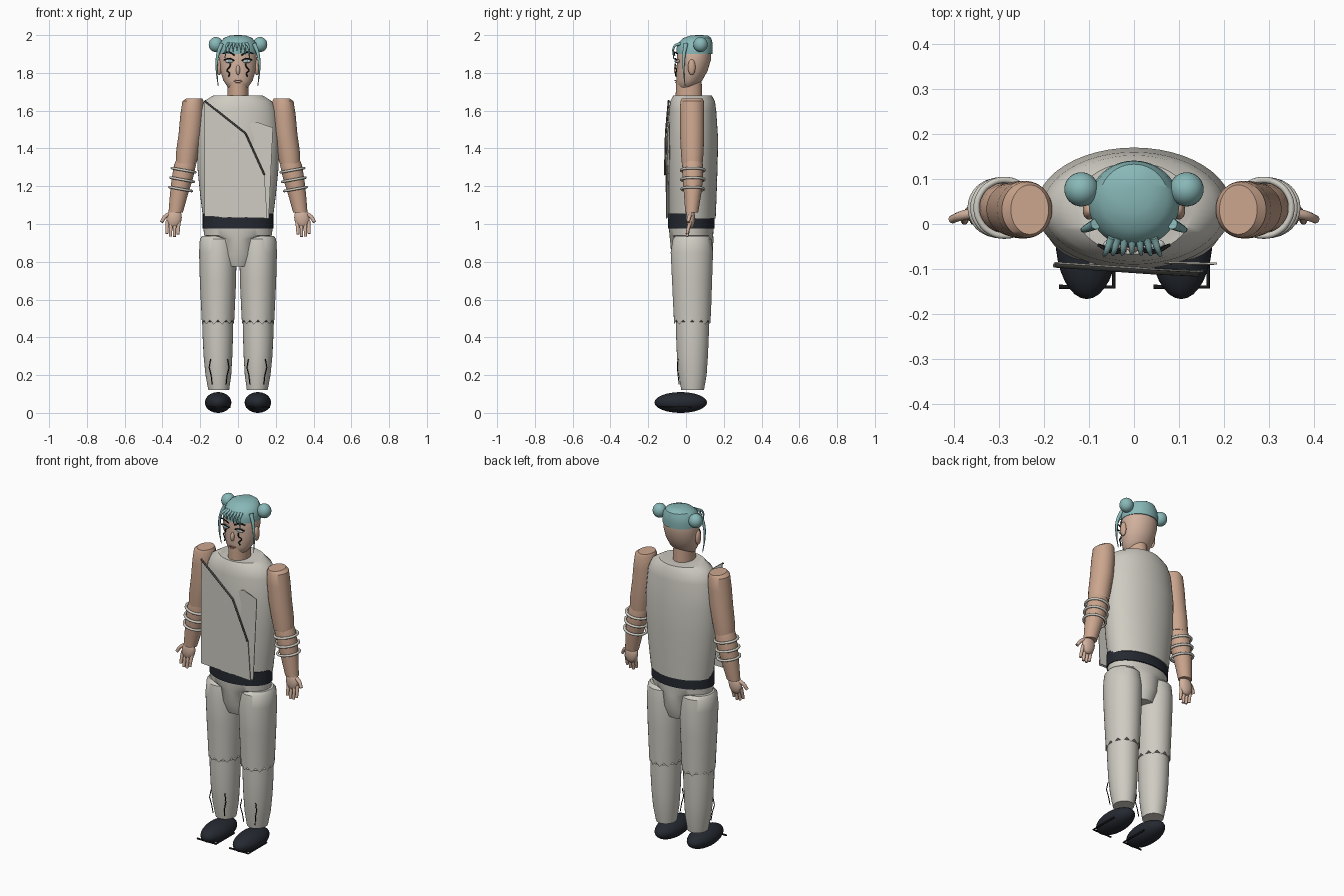
import bpy, bmesh, math
from mathutils import Vector, Matrix

COLORS = {
    "cream": (.62, .60, .54), "skin": (.60, .38, .27), "face": (.64, .44, .34),
    "dark": (.018, .022, .03), "black": (.01, .01, .01), "teal": (.25, .48, .48),
    "white": (.8, .8, .78), "lip": (.5, .25, .22), "trim": (.06, .06, .055),
}
MATS = {}
for key, c in COLORS.items():
    MATS[key] = bpy.data.materials.new(key)
    MATS[key].diffuse_color = (*c, 1)


def add_mesh(name, bm, mat):
    bmesh.ops.recalc_face_normals(bm, faces=bm.faces)
    me = bpy.data.meshes.new(name)
    bm.to_mesh(me)
    bm.free()
    ob = bpy.data.objects.new(name, me)
    me.materials.append(MATS[mat])
    bpy.context.collection.objects.link(ob)
    return ob


def loft(name, rings, mat, n=48, wave=0, s=1):
    """Stacked ellipses (cx, cy, z, rx, ry); wave scallops the last ring."""
    bm = bmesh.new()
    loops = []
    for k, (cx, cy, z, rx, ry) in enumerate(rings):
        last = k == len(rings) - 1
        loop = []
        for i in range(n):
            a = 2 * math.pi * i / n
            dz = wave * math.cos(12 * a) if last else 0
            loop.append(bm.verts.new((s * (cx + rx * math.cos(a)), cy + ry * math.sin(a), z + dz)))
        loops.append(loop)
    for a, b in zip(loops, loops[1:]):
        for i in range(n):
            j = (i + 1) % n
            bm.faces.new((a[i], a[j], b[j], b[i]))
    bm.faces.new(loops[0])
    bm.faces.new(loops[-1])
    return add_mesh(name, bm, mat)


def ball(name, loc, r, mat, rot=0):
    bm = bmesh.new()
    bmesh.ops.create_uvsphere(bm, u_segments=32, v_segments=16, radius=1)
    m = Matrix.Translation(loc) @ Matrix.Rotation(rot, 4, 'Y') @ Matrix.Diagonal((*r, 1))
    bmesh.ops.transform(bm, matrix=m, verts=bm.verts)
    return add_mesh(name, bm, mat)


def tube(name, pts, r, mat, taper=1.0, curved=True, closed=False):
    cu = bpy.data.curves.new(name, 'CURVE')
    cu.dimensions = '3D'
    cu.bevel_depth = r
    cu.bevel_resolution = 3
    cu.use_fill_caps = True
    cu.resolution_u = 6
    sp = cu.splines.new('BEZIER')
    sp.bezier_points.add(len(pts) - 1)
    sp.use_cyclic_u = closed
    for i, (bp, p) in enumerate(zip(sp.bezier_points, pts)):
        bp.co = p
        bp.radius = 1 + (taper - 1) * i / (len(pts) - 1)
        bp.handle_left_type = bp.handle_right_type = 'AUTO' if curved else 'VECTOR'
    cu.materials.append(MATS[mat])
    ob = bpy.data.objects.new(name, cu)
    bpy.context.collection.objects.link(ob)
    return ob


def sheet(name, pts, mat, t=.004):
    bm = bmesh.new()
    f = bm.faces.new([bm.verts.new(p) for p in pts])
    ext = bmesh.ops.extrude_face_region(bm, geom=[f])
    vs = [v for v in ext["geom"] if isinstance(v, bmesh.types.BMVert)]
    bmesh.ops.translate(bm, verts=vs, vec=(0, t, 0))
    return add_mesh(name, bm, mat)


# torso, belt and pelvis
loft("torso", [(0, .035, 1.03, .185, .122), (0, .035, 1.15, .2, .127), (0, .035, 1.3, .215, .132),
               (0, .035, 1.45, .218, .135), (0, .035, 1.6, .203, .125), (0, .035, 1.65, .18, .118),
               (0, .035, 1.68, .132, .102)], "cream")
loft("belt", [(0, .028, .975, .187, .124), (0, .028, 1.055, .187, .124)], "dark")
loft("pelvis", [(0, .028, .985, .183, .118), (0, .028, .94, .18, .116), (0, .03, .92, .11, .115),
                (0, .032, .84, .1, .11), (0, .033, .775, .075, .085)], "cream")

# crossed tunic panels and their trim
sheet("tunic_panel_outer", [(-.177, -.088, 1.655), (.04, -.102, 1.48), (.14, -.108, 1.26),
                            (.155, -.106, 1.03), (-.177, -.092, 1.04)], "cream")
sheet("tunic_panel_inner", [(.1, -.088, 1.54), (.185, -.09, 1.51), (.163, -.092, 1.03),
                            (-.1, -.09, 1.035), (-.05, -.088, 1.5)], "cream")
tube("tunic_trim", [(-.177, -.092, 1.652), (.04, -.107, 1.48), (.14, -.112, 1.26)], .005, "trim", curved=False)

# neck and head
loft("neck", [(0, .015, 1.66, .057, .07), (0, .015, 1.76, .054, .068)], "skin")
loft("head", [(0, -.008, 1.71, .03, .025), (0, .002, 1.725, .055, .048), (0, .018, 1.76, .078, .068),
              (0, .032, 1.81, .093, .082), (0, .042, 1.87, .1, .09), (0, .045, 1.93, .097, .09),
              (0, .05, 1.97, .075, .072)], "face")

# hair cap and fringe
loft("hair_cap", [(0, .045, 1.9, .101, .094), (0, .045, 1.93, .101, .096), (0, .05, 1.96, .094, .09),
                  (0, .06, 1.985, .075, .073), (0, .07, 1.998, .04, .045), (0, .07, 2.0, .01, .01)], "teal")
for i, x in enumerate((-.062, -.045, -.025, -.005, .015, .035, .055)):
    drop = (.07, .05, .04, .03, .045, .055, .075)[i]
    tube("fringe_lock", [(x * .8, -.03, 1.955), (x, -.062, 1.94), (x * 1.1, -.066, 1.95 - drop)],
         .009, "teal", .25)

# face lines
ball("nose", (0, -.05, 1.815), (.011, .014, .026), "face")
tube("mouth", [(-.022, -.052, 1.757), (0, -.058, 1.76), (.022, -.052, 1.757)], .003, "lip")
tube("lower_lip", [(-.012, -.055, 1.75), (.012, -.055, 1.75)], .003, "lip")

for s in (-1, 1):
    # hair buns, side locks and ears
    ball("hair_bun", (s * .117, .077, 1.95), (.038, .038, .04), "teal")
    tube("side_lock", [(s * .085, 0, 1.955), (s * .106, -.01, 1.9), (s * .113, -.012, 1.82),
                       (s * .105, -.005, 1.73)], .012, "teal", .15)
    ball("ear", (s * .1, .03, 1.83), (.014, .02, .042), "skin")
    # eyes, brows and cheek streaks
    ball("eye", (s * .046, -.045, 1.862), (.022, .012, .01), "white")
    ball("iris", (s * .046, -.054, 1.862), (.008, .006, .009), "teal")
    tube("eyelid", [(s * .02, -.055, 1.865), (s * .045, -.059, 1.876), (s * .075, -.048, 1.868)], .0035, "black")
    tube("eyebrow", [(s * .018, -.06, 1.893), (s * .05, -.062, 1.91), (s * .08, -.046, 1.902)], .0035, "black")
    tube("cheek_streak", [(s * .04, -.056, 1.85), (s * .045, -.058, 1.83), (s * .058, -.05, 1.815),
                          (s * .045, -.056, 1.795), (s * .05, -.052, 1.78)], .0035, "black")

    # arms
    loft("upper_arm", [(.232, .032, 1.665, .042, .055), (.238, .032, 1.65, .056, .062), (.243, .032, 1.58, .062, .064),
                       (.252, .032, 1.48, .062, .064), (.268, .033, 1.38, .06, .06),
                       (.275, .033, 1.32, .055, .055)], "skin", s=s)
    loft("forearm", [(.277, .034, 1.34, .05, .05), (.281, .035, 1.31, .058, .055), (.295, .036, 1.24, .056, .054),
                     (.312, .035, 1.16, .048, .046), (.33, .03, 1.06, .038, .034)], "skin", s=s)
    for cx, z, r in ((.288, 1.285, .062), (.296, 1.235, .061), (.304, 1.185, .059)):
        ring = []
        for i in range(12):
            a = math.tau * i / 12
            dx = r * math.cos(a)
            ring.append((s * (cx + dx), .036 + r * math.sin(a), z + dx * .18))
        tube("bracelet", ring, .007, "cream", closed=True)

    # hands: palm, four fingers, outward thumb
    ball("palm", (s * .338, .024, 1.03), (.04, .024, .055), "face", rot=-s * .15)
    for i in range(4):
        x = .313 + .02 * i
        tip = (.945, .932, .934, .948)[i]
        tube("finger", [(s * x, .022, 1.015), (s * (x + .003), .012, .975), (s * (x + .004), .006, tip)],
             .0105, "face", .75)
    tube("thumb", [(s * .355, .025, 1.055), (s * .385, .018, 1.04), (s * .405, .01, 1.01)], .012, "face", .75)

    # legs with scalloped knee hems
    loft("thigh", [(.11, .032, .937, .08, .085), (.108, .032, .92, .094, .102), (.107, .031, .85, .099, .112),
                   (.106, .032, .7, .096, .106), (.106, .033, .55, .089, .1), (.106, .033, .48, .086, .097)],
         "cream", wave=.012, s=s)
    loft("shin", [(.106, .034, .53, .08, .088), (.107, .034, .42, .081, .087), (.106, .034, .3, .076, .082),
                  (.104, .035, .2, .068, .074), (.102, .035, .12, .055, .06)], "cream", s=s)
    for x in (.055, .145):
        d = .008 if x > .1 else -.008
        tube("shin_crease", [(s * x, -.043, .285), (s * (x + d), -.046, .24), (s * (x - d * .3), -.042, .2),
                             (s * (x - d), -.036, .15)], .0025, "black", curved=False)

    # shoes with a bent edge strip
    ball("shoe", (s * .105, -.028, .055), (.07, .139, .055), "dark")
    x0 = s * .105
    tube("sole_strip", [(x0 - .062, -.14, .03), (x0 + .06, -.14, .03), (x0 + .06, .03, .03)],
         .005, "black", curved=False)

# smooth shading with crisp edges
bpy.ops.object.select_all(action='DESELECT')
for ob in bpy.context.scene.objects:
    if ob.type == 'MESH':
        ob.select_set(True)
        bpy.context.view_layer.objects.active = ob
bpy.ops.object.shade_smooth_by_angle(angle=math.radians(35))
